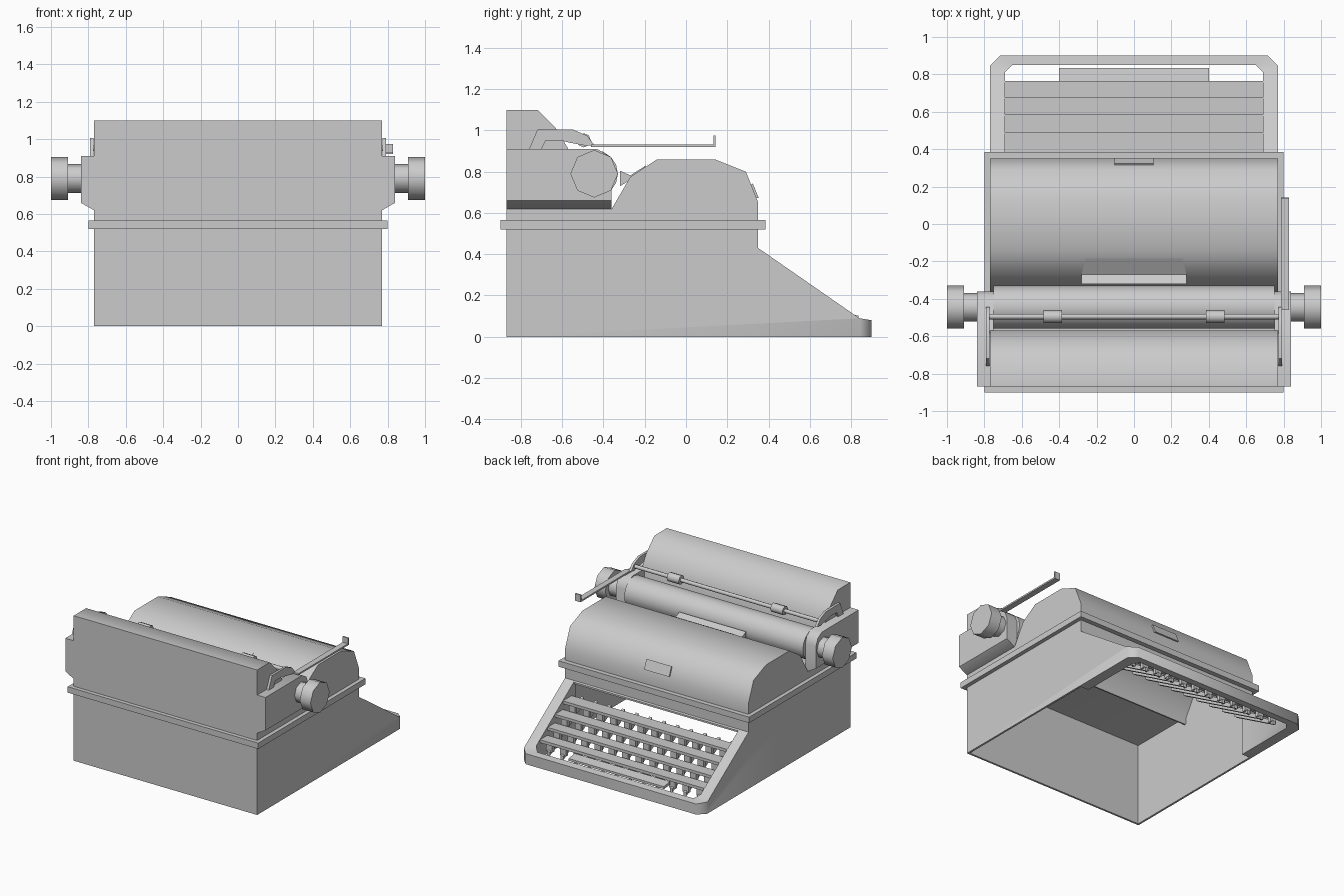
import bpy, bmesh, math
from mathutils import Matrix

if "Cube" in bpy.data.objects:
    bpy.data.objects.remove(bpy.data.objects["Cube"])


def finish(name, bm, angle=50):
    bmesh.ops.recalc_face_normals(bm, faces=bm.faces)
    me = bpy.data.meshes.new(name)
    bm.to_mesh(me)
    bm.free()
    ob = bpy.data.objects.new(name, me)
    bpy.context.collection.objects.link(ob)
    smooth(ob, angle)
    return ob


def smooth(ob, angle=50):
    for p in ob.data.polygons:
        p.use_smooth = True
    ob.data.set_sharp_from_angle(angle=math.radians(angle))


def prism_bm(pts, a, b, axis='x', bm=None):
    # profile is (y, z) when swept along x, (x, z) when swept along y
    bm = bm or bmesh.new()
    put = (lambda p, t: (t, p[0], p[1])) if axis == 'x' else (lambda p, t: (p[0], t, p[1]))
    v0 = [bm.verts.new(put(p, a)) for p in pts]
    v1 = [bm.verts.new(put(p, b)) for p in pts]
    bm.faces.new(v0)
    bm.faces.new(v1[::-1])
    n = len(pts)
    for i in range(n):
        bm.faces.new((v0[i], v1[i], v1[(i + 1) % n], v0[(i + 1) % n]))
    return bm


def prism(name, pts, a, b, axis='x'):
    return finish(name, prism_bm(pts, a, b, axis))


def rect(y0, y1, z0, z1):
    return [(y0, z0), (y1, z0), (y1, z1), (y0, z1)]


def cyl(name, x0, x1, y, z, r, sides=8):
    bm = bmesh.new()
    m = Matrix.Translation(((x0 + x1) / 2, y, z)) @ Matrix.Rotation(math.pi / 2, 4, 'Y')
    bmesh.ops.create_cone(bm, cap_ends=True, segments=sides, radius1=r, radius2=r,
                          depth=abs(x1 - x0), matrix=m)
    return finish(name, bm)


def bevel_upright(bm, y, offset):
    es = [e for e in bm.edges if all(abs(v.co.y - y) < 1e-4 for v in e.verts)
          and abs(e.verts[0].co.x - e.verts[1].co.x) < 1e-4]
    bmesh.ops.bevel(bm, geom=es, offset=offset, segments=1, affect='EDGES')


def apply_mod(ob, kind, **props):
    m = ob.modifiers.new(kind, kind)
    for k, v in props.items():
        setattr(m, k, v)
    bpy.context.view_layer.objects.active = ob
    bpy.ops.object.modifier_apply(modifier=m.name)


def cut(ob, cutter):
    apply_mod(ob, 'BOOLEAN', object=cutter, operation='DIFFERENCE', solver='EXACT')
    bpy.data.objects.remove(cutter, do_unlink=True)
    smooth(ob)


# lower body: open-bottomed shell with sloping keyboard frame
bm = prism_bm([(-.87, 0), (.9, 0), (.9, .08), (.84, .09), (.35, .43), (.35, .565),
               (-.36, .565), (-.36, .62), (-.87, .62)], -.77, .77)
bevel_upright(bm, .9, .055)
body = finish("body", bm)
cut(body, prism("cutter", rect(-.855, .335, -.1, .7), -.755, .755))
bm = prism_bm([(.3, -.1), (.85, -.1), (.85, .6), (.36, .6), (.36, .41), (.3, .41)], -.69, .69)
bevel_upright(bm, .85, .04)
cut(body, finish("cutter", bm))

# rim band round the body
rim = prism("rim", rect(-.9, .385, .52, .565), -.8, .8)
cut(rim, prism("cutter", rect(-.86, .34, .4, .7), -.76, .76))

# curved front cover, hollow and open below
bm = prism_bm([(-.36, .565), (.35, .565), (.35, .65), (.29, .80), (.14, .86), (-.14, .86),
               (-.27, .775), (-.36, .62)], -.77, .77)
bmesh.ops.recalc_face_normals(bm, faces=bm.faces)
bottom = [f for f in bm.faces if f.normal.z < -.99]
bmesh.ops.delete(bm, geom=bottom, context='FACES_ONLY')
cover = finish("front_cover", bm)
apply_mod(cover, 'SOLIDIFY', thickness=.015, offset=-1)
smooth(cover)

# raised type guard behind the cover, narrowing toward the front
guard = prism("type_guard", [(-.185, .836), (-.27, .782), (-.32, .805), (-.32, .73), (-.27, .76)],
              -.28, .28)
for v in guard.data.vertices:
    if v.co.y > -.2:
        v.co.x *= .93

# cover handle
prism("cover_handle", [(.312, .735), (.324, .742), (.353, .672), (.338, .672)], -.105, .105)

# carriage pan with chamfered ends, end plates and paper table
prism("carriage_pan", [(-.84, .66), (-.77, .62), (.77, .62), (.84, .66)], -.87, -.36, 'y')
prism("paper_table", [(-.87, .66), (-.87, 1.10), (-.72, 1.10), (-.63, 1.01), (-.57, .91),
                      (-.58, .66)], -.77, .77)
for s, side in ((1, "right"), (-1, "left")):
    prism("carriage_end_" + side, [(-.87, .66), (-.36, .66), (-.36, .83), (-.38, .88),
                                   (-.43, .91), (-.87, .91)], s * .75, s * .84)
    prism("bail_arm_" + side, [(-.76, .91), (-.72, 1.005), (-.55, 1.005), (-.48, .975),
                               (-.445, .93), (-.48, .925), (-.56, .94), (-.60, .95),
                               (-.68, .95), (-.70, .91)], s * .772, s * .79)
    cyl("knob_neck_" + side, s * .83, s * .91, -.445, .79, .077)
    cyl("knob_" + side, s * .91, s * 1.0, -.445, .79, .115)
    cyl("bail_roller_" + side, s * .435 - .05, s * .435 + .05, -.495, .952, .034)

# platen roller and paper bail
cyl("platen", -.75, .75, -.445, .79, .115, 16)
cyl("paper_bail", -.78, .78, -.495, .952, .015)

# carriage return lever with turned-up tip
prism("return_lever", [(-.46, .92), (.143, .92), (.143, .975), (.133, .975), (.133, .932),
                       (-.46, .932)], .785, .83)

# stepped key rows with stems below
rows = [(.385, .49, .33), (.49, .585, .265), (.585, .675, .20), (.675, .765, .14)]
stems = bmesh.new()
for i, (y0, y1, z) in enumerate(rows):
    prism("key_row_%d" % (i + 1), rect(y0, y1, z - .022, z), -.69, .69)
    for k in range(12):
        x = -.63 + k * 1.26 / 11
        prism_bm(rect(y1 - .05, y1 - .025, z - .085, z - .02), x - .025, x + .025, bm=stems)
finish("key_stems", stems)

# key levers under the rows
levers = bmesh.new()
for k in range(12):
    x = -.63 + k * 1.26 / 11
    prism_bm([(.34, .27), (.75, .03), (.75, .06), (.34, .32)], x - .012, x + .012, bm=levers)
finish("key_levers", levers)

# space bar on two supports
prism("space_bar", [(.765, .09), (.835, .085), (.835, .102), (.765, .115)], -.4, .4)
for s, side in ((1, "right"), (-1, "left")):
    prism("space_bar_support_" + side, rect(.70, .80, .07, .092), s * .3 - .015, s * .3 + .015)
